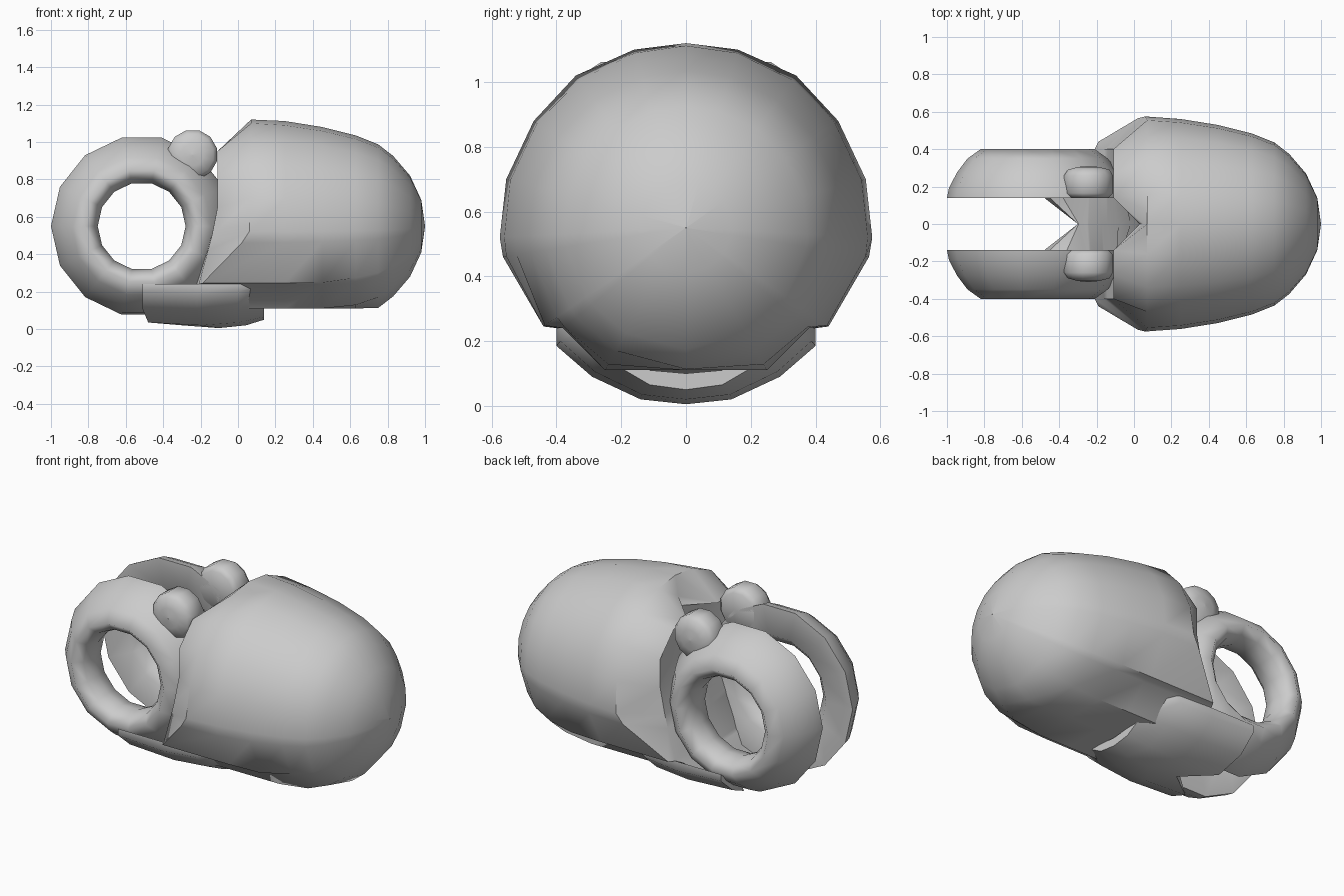
import bpy, bmesh, math
from mathutils import Vector

if "Cube" in bpy.data.objects:
    bpy.data.objects.remove(bpy.data.objects["Cube"])


def finish(name, bm, angle=42):
    bmesh.ops.remove_doubles(bm, verts=bm.verts, dist=0.0005)
    bmesh.ops.recalc_face_normals(bm, faces=bm.faces)
    me = bpy.data.meshes.new(name)
    bm.to_mesh(me)
    bm.free()
    for p in me.polygons:
        p.use_smooth = True
    me.set_sharp_from_angle(angle=math.radians(angle))
    ob = bpy.data.objects.new(name, me)
    bpy.context.collection.objects.link(ob)
    return ob


def loft(bm, rows):
    """Skin a list of closed loops."""
    grid = [[bm.verts.new(p) for p in row] for row in rows]
    for a, b in zip(grid, grid[1:]):
        n = len(a)
        for i in range(n):
            j = (i + 1) % n
            bm.faces.new((a[i], a[j], b[j], b[i]))
    return grid


def mirrored(half):
    """Half outline from top centre to bottom centre -> closed loop of points."""
    half = [Vector(p) for p in half]
    return half + [Vector((p.x, -p.y, p.z)) for p in half[-2:0:-1]]


# Domed body: clipped round section swept along x, plus a valley-shaped front
CZ = 0.55
section = [(0, 1.12), (.16, 1.1), (.34, 1.02), (.47, .88), (.555, .7),
           (.575, .52), (.565, .46), (.44, .245), (.38, .24), (.25, .11), (0, .11)]
rim_x = [.07, .07, .07, .07, .07, .06, .02, -.19, -.19, -.19, -.19]
front = [(.05, 0, 1.0), (-.11, .14, .95), (-.11, .27, .95), (-.11, .4, .82),
         (-.11, .4, .65), (-.14, .4, .5), (-.16, .4, .42), (-.21, .4, .24),
         (-.23, .36, .22), (-.42, .2, .1), (-.3, 0, .09)]
profile = [(.25, .562), (.45, .53), (.63, .485), (.75, .437), (.83, .375),
           (.92, .27), (.98, .14), (1, .001)]
zs = [p[2] for p in front]
valley = [(.05 - .35 * (zs[0] - z) / (zs[0] - zs[-1]), 0, z) for z in zs]
rows = [mirrored(valley), mirrored(front),
        mirrored([(x, y, z) for x, (y, z) in zip(rim_x, section)])]
for x, r in profile:
    ring = []
    for y, z in section:
        d = Vector((0, y, z - CZ))
        p = d.normalized() * min(r, d.length)
        ring.append((x, p.y, CZ + p.z))
    rows.append(mirrored(ring))
bm = bmesh.new()
loft(bm, rows)
finish("body", bm)

# Pair of side rings: rounded tube section, widest hole on the inner side
ring_section = [(.485, .14), (.475, .19), (.432, .275), (.375, .35), (.305, .4),
                (.255, .355), (.235, .28), (.25, .2), (.31, .14)]
N = 14
for side, tag in ((-1, "front"), (1, "back")):
    bm = bmesh.new()
    rows = []
    for k in range(N + 1):
        a = math.pi + 2 * math.pi * k / N
        rows.append([(-.515 + r * math.cos(a), side * y, CZ + r * math.sin(a))
                     for r, y in ring_section])
    loft(bm, rows)
    finish(tag + "_ring", bm, 80)

    # Rounded knob on top of each ring
    bm = bmesh.new()
    rows = []
    for y, r in [(.14, .001), (.14, .11), (.165, .135), (.26, .135),
                 (.29, .115), (.305, .06), (.31, .001)]:
        rows.append([(-.243 + r * math.cos(2 * math.pi * k / 12 + .26), side * y,
                      .932 + r * math.sin(2 * math.pi * k / 12 + .26))
                     for k in range(12)])
    loft(bm, rows)
    finish(tag + "_knob", bm, 60)

# Curved base plate under the rings, notched at its leading edge
top = [(0, .1, -.3), (.14, .11, -.45), (.29, .15, -.51), (.4, .24, -.51)]
under = [(.4, .185, -.51), (.29, .09, -.51), (.14, .02, -.48), (0, .005, -.3)]
rows = []
for t, lift, wide in [(0, .015, 1), (.45, 0, 1), (.78, .015, .97), (1, .045, .8)]:
    half = [(x + (.14 - x) * t, y * wide, z + (lift if i > 3 else 0))
            for i, (y, z, x) in enumerate(top + under)]
    rows.append(mirrored(half))
bm = bmesh.new()
grid = loft(bm, rows)
# End caps, as strips from the top edge to the lower edge
for g in (grid[0], grid[-1]):
    n = len(g)
    for i in range(3):
        bm.faces.new((g[i], g[i + 1], g[6 - i], g[7 - i]))
        bm.faces.new((g[-i % n], g[n - 1 - i], g[8 + i], g[7 + i]))
finish("base_plate", bm, 65)
